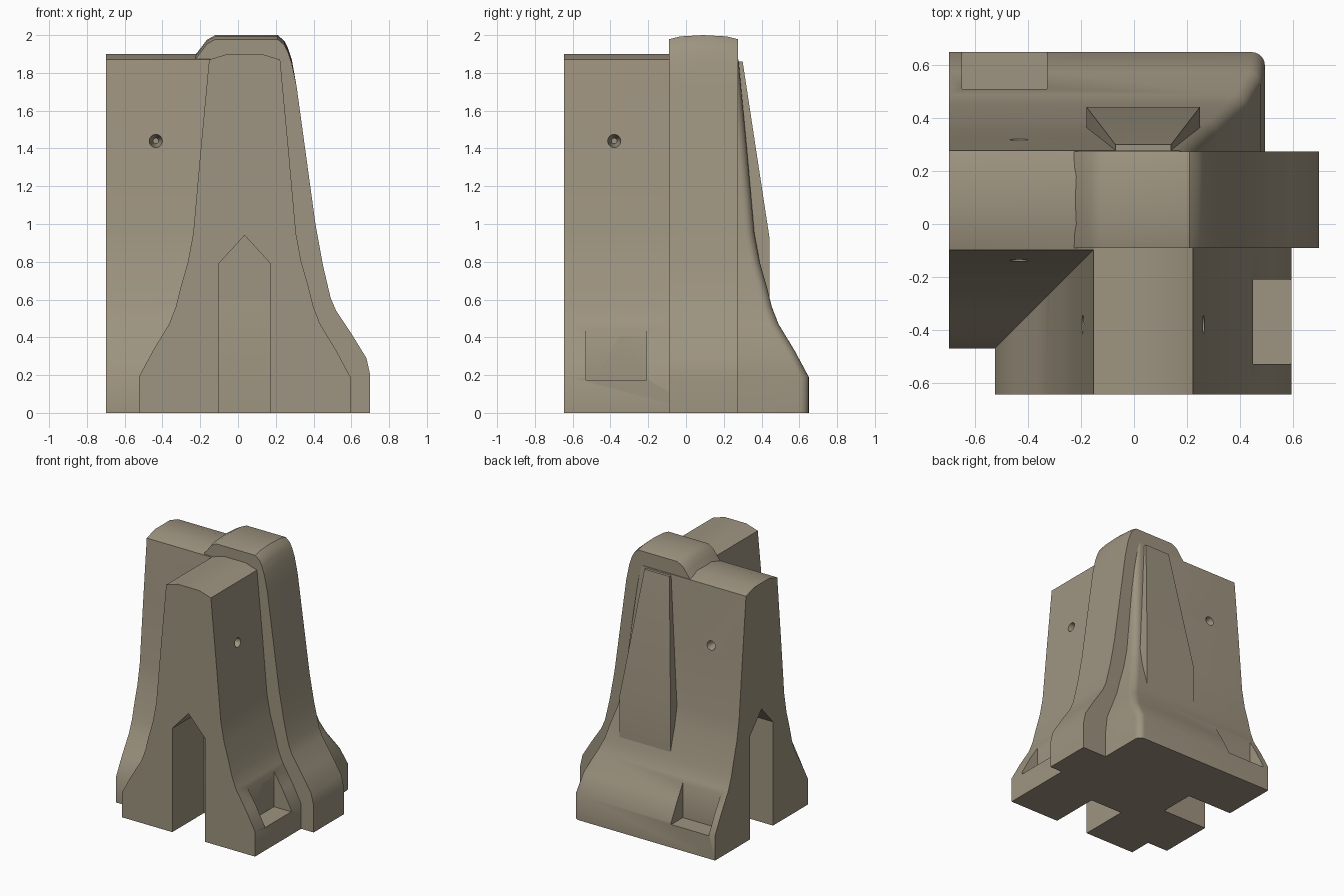
import bpy, bmesh, math
from mathutils import Matrix, Vector

cube = bpy.data.objects.get("Cube")
if cube:
    bpy.data.objects.remove(cube, do_unlink=True)

concrete = bpy.data.materials.new("concrete")
concrete.use_nodes = True
colour = (0.34, 0.295, 0.215, 1)
concrete.diffuse_color = colour
concrete.node_tree.nodes["Principled BSDF"].inputs["Base Color"].default_value = colour

CX, CY = 0.035, 0.09          # centre lines of the two walls
END_X, END_Y = -0.7, -0.645   # open ends of the two walls


def to_object(name, bm):
    bmesh.ops.recalc_face_normals(bm, faces=bm.faces)
    mesh = bpy.data.meshes.new(name)
    bm.to_mesh(mesh)
    bm.free()
    mesh.materials.append(concrete)
    obj = bpy.data.objects.new(name, mesh)
    bpy.context.collection.objects.link(obj)
    return obj


def loft(name, rings):
    """Skin a stack of equal-length rings and cap both ends."""
    bm = bmesh.new()
    loops = [[bm.verts.new(p) for p in ring] for ring in rings]
    n = len(loops[0])
    for low, high in zip(loops, loops[1:]):
        for i in range(n):
            j = (i + 1) % n
            bm.faces.new((low[i], low[j], high[j], high[i]))
    bm.faces.new(loops[0][::-1])
    bm.faces.new(loops[-1])
    return to_object(name, bm)


def box(name, low, high):
    (x0, y0, z0), (x1, y1, z1) = low, high
    return loft(name, [[(x0, y0, z), (x1, y0, z), (x1, y1, z), (x0, y1, z)]
                       for z in (z0, z1)])


def hole(name, place, direction):
    """Tapered blind hole opening along the given direction."""
    bm = bmesh.new()
    turn = Vector(direction).to_track_quat('Z', 'Y').to_matrix().to_4x4()
    bmesh.ops.create_cone(bm, cap_ends=True, segments=24, radius1=0.015,
                          radius2=0.055, depth=0.24,
                          matrix=Matrix.Translation(place) @ turn)
    return to_object(name, bm)


# Flared wall section: height, half width
section = [(0, .56), (.19, .56), (.33, .485), (.47, .4), (.56, .365), (.66, .34),
           (.8, .3), (.95, .272), (1.4, .232), (1.87, .188), (1.9, .09)]


def side_ring(z, h):
    """Side wall outline with a rounded outer corner."""
    inset = 0.1 if z < 0.3 else 0.04 if z < 0.4 else 0.01
    xe, ye, r = CX + h - inset, CY + h, 0.05
    arc = [(xe - r + r * math.cos(a), ye - r + r * math.sin(a), z)
           for a in (math.radians(15 * i) for i in range(7))]
    return [(END_X, CY - h, z), (xe, CY - h, z)] + arc + [(END_X, ye, z)]


side_wall = loft("side_wall", [side_ring(z, h) for z, h in section])
front_wall = loft("front_wall", [
    [(CX - h, END_Y, z), (CX + h, END_Y, z), (CX + h, CY, z), (CX - h, CY, z)]
    for z, h in section])

# Raised corner buttress, its outline swept through with a slightly crowned top
outline = [(-.23, 0), (.7, 0), (.7, .2), (.68, .29), (.6, .42), (.52, .54),
           (.49, .61), (.45, .78), (.41, 1), (.31, 1.73), (.285, 1.87),
           (.265, 1.93), (.245, 1.97), (.21, 2), (-.12, 2), (-.165, 1.975),
           (-.195, 1.935), (-.23, 1.89)]
buttress = loft("corner_buttress", [
    [(x, y, z - drop if z > 1.85 else z) for x, z in outline]
    for y, drop in ((-.09, .022), (-.03, .007), (.09, 0), (.215, .007), (.275, .022))])

# Tapered rib on the back
rib = loft("back_rib", [
    [(x0, .1, z), (x1, .1, z), (x1, y, z), (x0, y, z)]
    for z, x0, x1, y in ((.5, -.18, .25, .443), (.92, -.18, .25, .443),
                         (1.86, -.07, .14, .3))])

# Cutters: gabled end slots, lifting pockets and blind holes
gable = [(-.137, -.1), (.137, -.1), (.137, .79), (0, .94), (-.137, .79)]
cutters = [
    loft("front_slot", [[(CX + u, y, z) for u, z in gable]
                        for y in (END_Y - .1, END_Y + .38)]),
    loft("side_slot", [[(x, CY + u, z) for u, z in gable]
                       for x in (END_X - .1, END_X + .38)]),
    box("front_wall_pocket", (.45, -.53, .175), (.8, -.21, .6)),
    box("side_wall_pocket", (-.65, .51, .175), (-.33, .8, .6)),
]
for s in (-1, 1):
    cutters.append(hole("side_hole", (-.435, CY + s * .23, 1.44), (0, s, 0)))
    cutters.append(hole("front_hole", (CX + s * .23, -.38, 1.44), (s, 0, 0)))

for wall in (side_wall, front_wall):
    bpy.context.view_layer.objects.active = wall
    for cutter in cutters:
        cut = wall.modifiers.new("cut", 'BOOLEAN')
        cut.operation = 'DIFFERENCE'
        cut.solver = 'EXACT'
        cut.object = cutter
        bpy.ops.object.modifier_apply(modifier=cut.name)
for cutter in cutters:
    bpy.data.objects.remove(cutter, do_unlink=True)

# Smooth the curved flares and keep the hard edges
bpy.ops.object.select_all(action='DESELECT')
for part in (side_wall, front_wall, buttress, rib):
    part.select_set(True)
bpy.context.view_layer.objects.active = side_wall
bpy.ops.object.shade_smooth_by_angle(angle=math.radians(32))
